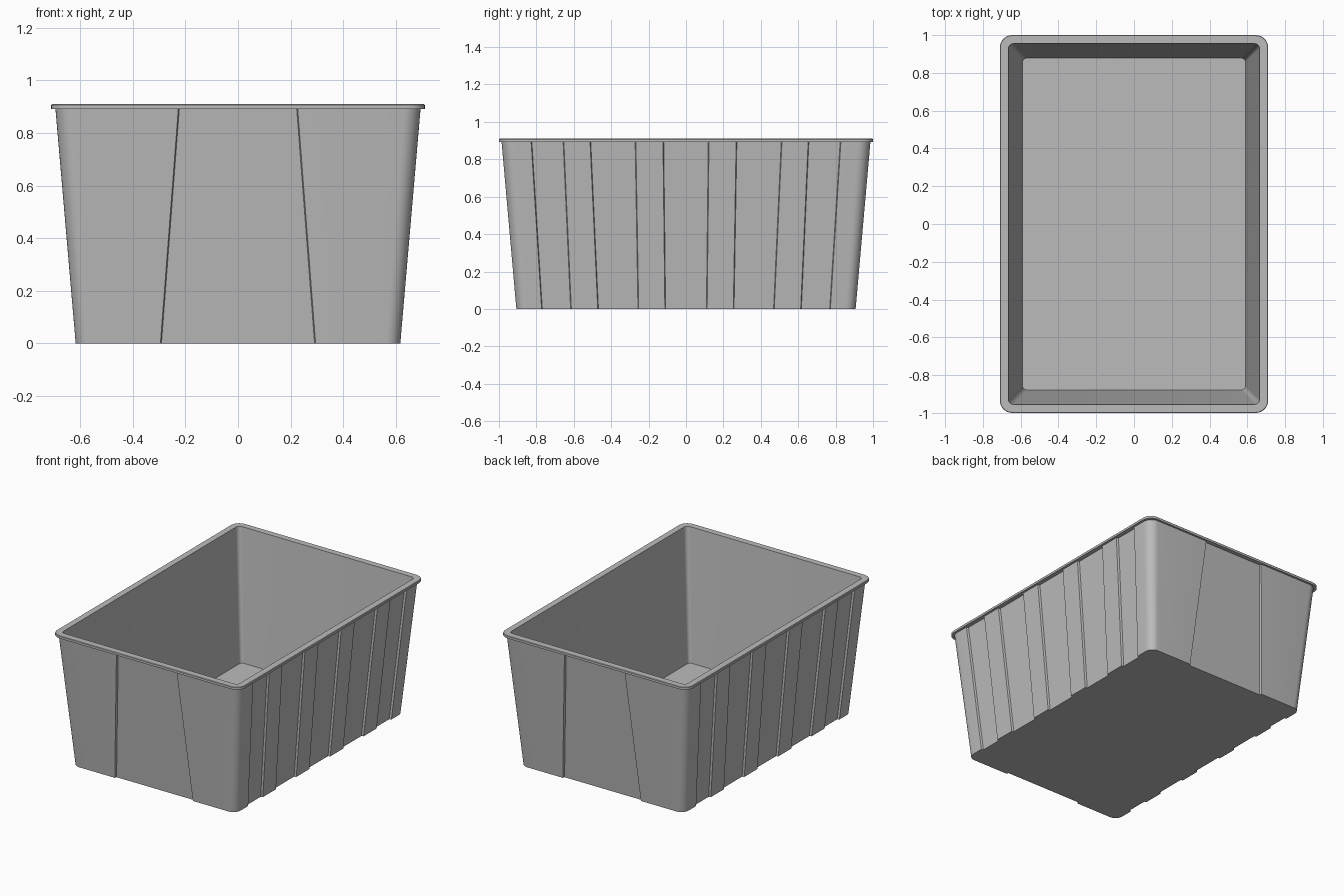
import bpy, bmesh, math

cube = bpy.data.objects.get("Cube")
if cube:
    bpy.data.objects.remove(cube, do_unlink=True)

grey = bpy.data.materials.new("plain grey")
grey.use_nodes = True
colour = (0.5, 0.5, 0.5, 1)
grey.diffuse_color = colour
grey.node_tree.nodes["Principled BSDF"].inputs["Base Color"].default_value = colour

HEIGHT, RIM_Z, FLOOR_Z = 0.91, 0.892, 0.025
DEPTH, DRAFT = 0.014, 0.004

# Recessed panels as (start, end) along each side, at the bottom and the top
END_PANELS = ([(-0.295, 0.295)], [(-0.227, 0.227)])
SIDE_PANELS = ([(-0.772, -0.613), (-0.472, -0.253), (-0.113, 0.113), (0.253, 0.472), (0.613, 0.772)],
               [(-0.828, -0.653), (-0.513, -0.268), (-0.123, 0.123), (0.268, 0.513), (0.653, 0.828)])


def outline(hx, hy, radius, z, end_panels=(), side_panels=(), steps=8):
    """Rounded rectangle, with panels pressed into its four sides."""
    points = []
    for side in range(4):
        turn = side * math.pi / 2
        along, out = (hx, hy) if side % 2 == 0 else (hy, hx)
        local = []
        for start, end in (end_panels if side % 2 == 0 else side_panels):
            local += [(start, -out), (start + DRAFT, DEPTH - out),
                      (end - DRAFT, DEPTH - out), (end, -out)]
        for i in range(steps + 1):
            a = -math.pi / 2 + i / steps * math.pi / 2
            local.append((along - radius + radius * math.cos(a),
                          -out + radius + radius * math.sin(a)))
        c, s = math.cos(turn), math.sin(turn)
        points += [(x * c - y * s, x * s + y * c, z) for x, y in local]
    return points


def loft(name, outlines, cap_first=False, cap_last=False):
    bm = bmesh.new()
    rings = [[bm.verts.new(p) for p in pts] for pts in outlines]
    n = len(rings[0])
    for low, high in zip(rings, rings[1:]):
        for i in range(n):
            j = (i + 1) % n
            bm.faces.new((low[i], low[j], high[j], high[i]))
    if cap_first:
        bm.faces.new(rings[0][::-1])
    if cap_last:
        bm.faces.new(rings[-1])
    mesh = bpy.data.meshes.new(name)
    bm.to_mesh(mesh)
    bm.free()
    mesh.materials.append(grey)
    obj = bpy.data.objects.new(name, mesh)
    bpy.context.collection.objects.link(obj)
    bpy.ops.object.select_all(action='DESELECT')
    obj.select_set(True)
    bpy.context.view_layer.objects.active = obj
    bpy.ops.object.shade_smooth_by_angle(angle=math.radians(25))
    return obj


# Tapered outer wall with pressed panels and a flat base
loft("outer_wall", [
    outline(0.617, 0.907, 0.055, 0, END_PANELS[0], SIDE_PANELS[0]),
    outline(0.694, 0.986, 0.065, RIM_Z, END_PANELS[1], SIDE_PANELS[1]),
], cap_first=True)

# Overhanging rim, inner lining and inside floor
loft("rim_and_lining", [
    outline(0.668, 0.958, 0.03, RIM_Z),
    outline(0.71, 1.0, 0.065, RIM_Z),
    outline(0.71, 1.0, 0.065, HEIGHT - 0.003),
    outline(0.707, 0.997, 0.062, HEIGHT),
    outline(0.665, 0.955, 0.027, HEIGHT),
    outline(0.59, 0.878, 0.022, FLOOR_Z),
], cap_last=True)
